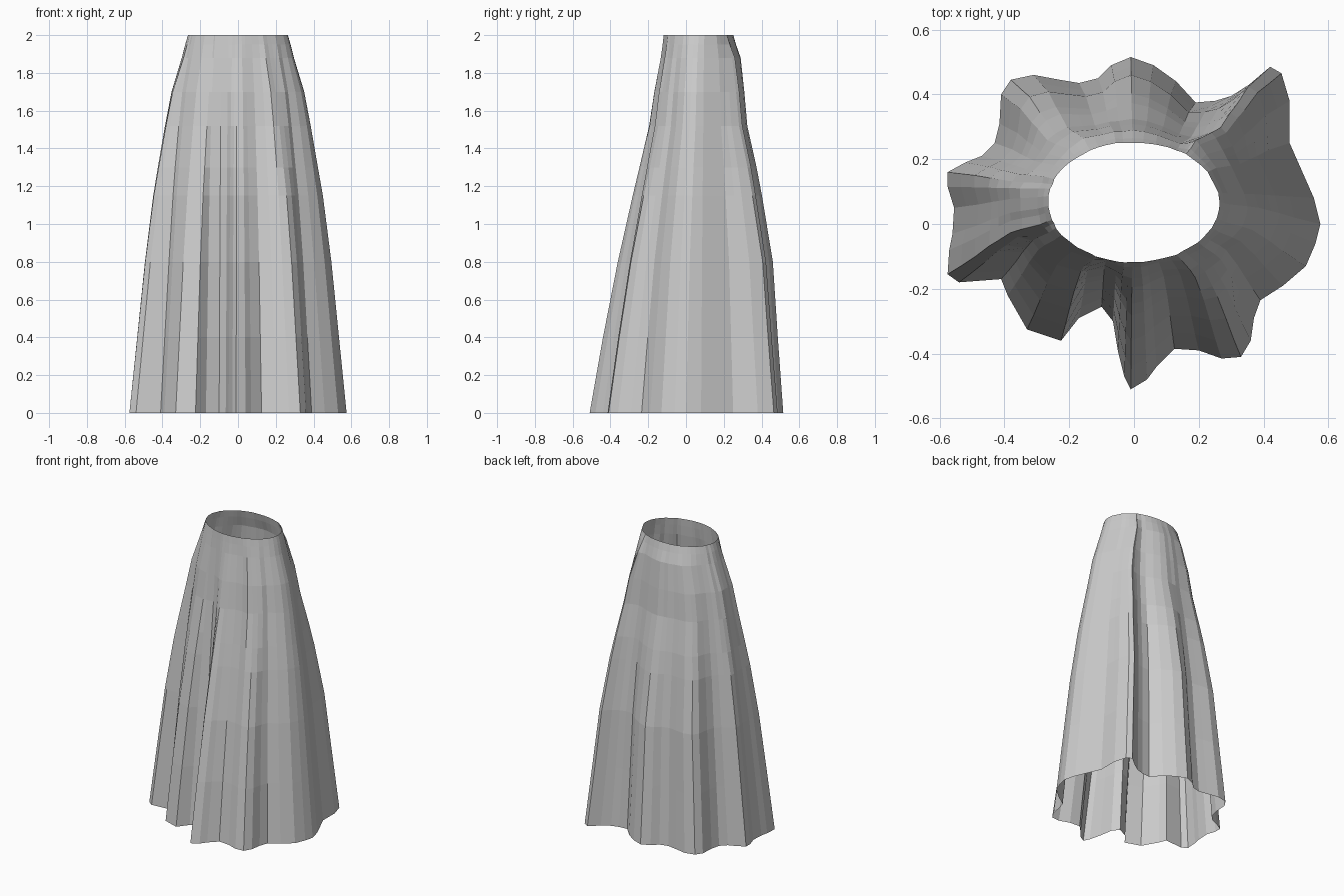
import bpy, bmesh, math, random

random.seed(4)

# Pleated hem outline, counter-clockwise from the right side
HEM = [(.575, 0), (.555, .08), (.48, .25), (.48, .32), (.48, .38), (.455, .465), (.42, .485),
       (.355, .43), (.30, .395), (.25, .38), (.19, .375), (.13, .44), (.06, .49), (-.01, .515),
       (-.07, .49), (-.11, .45), (-.17, .435), (-.23, .445), (-.31, .46), (-.38, .445),
       (-.41, .40), (-.415, .31), (-.43, .25), (-.47, .21), (-.52, .19), (-.575, .16),
       (-.575, .115), (-.555, .05), (-.56, -.03), (-.57, -.08), (-.575, -.155), (-.54, -.18),
       (-.41, -.17), (-.39, -.22), (-.33, -.325), (-.225, -.36), (-.17, -.29), (-.10, -.255),
       (-.065, -.30), (-.05, -.39), (-.03, -.47), (-.01, -.51), (.04, -.48), (.07, -.44),
       (.125, -.385), (.20, -.39), (.27, -.415), (.33, -.41), (.36, -.36), (.37, -.29),
       (.39, -.235), (.46, -.19), (.53, -.13), (.56, -.06)]

# Height, then flare from waist (0) to hem (1) at the sides, front and back, then gather depth
LEVELS = [(0, 1, 1, 1, 0), (.4, .87, .82, .89, 0), (.8, .74, .62, .79, 0),
          (1.15, .60, .42, .58, .003), (1.3, .52, .33, .48, .006), (1.52, .40, .20, .30, .008),
          (1.7, .29, .13, .24, .008), (1.88, .11, .04, .16, .006), (1.95, .05, .015, .06, .004),
          (2, 0, 0, 0, .002)]


def waist_point(a):
    return .265 * math.cos(a), .067 + .185 * math.sin(a)


def ring(bm, level, gathers):
    z, side, front, back, depth = level
    verts = []
    for (hx, hy), g in zip(HEM, gathers):
        a = math.atan2(hy / .5, hx / .575)
        wx, wy = waist_point(a)
        k = (1 + math.sin(a)) / 2
        ty = front + (back - front) * k
        x = wx + (hx - wx) * side + g * depth * math.cos(a)
        y = wy + (hy - wy) * ty + g * depth * math.sin(a)
        verts.append(bm.verts.new((x, y, z)))
    return verts


# Skirt: open cloth tube lofted from hem to waistband
bm = bmesh.new()
gathers = [random.uniform(-1, 1) for _ in HEM]
rings = [ring(bm, lv, gathers) for lv in LEVELS]
n = len(HEM)
for low, high in zip(rings, rings[1:]):
    for i in range(n):
        j = (i + 1) % n
        bm.faces.new((low[i], low[j], high[j], high[i]))
mesh = bpy.data.meshes.new("pleated_skirt")
bm.to_mesh(mesh)
bm.free()
bpy.context.collection.objects.link(bpy.data.objects.new("pleated_skirt", mesh))
